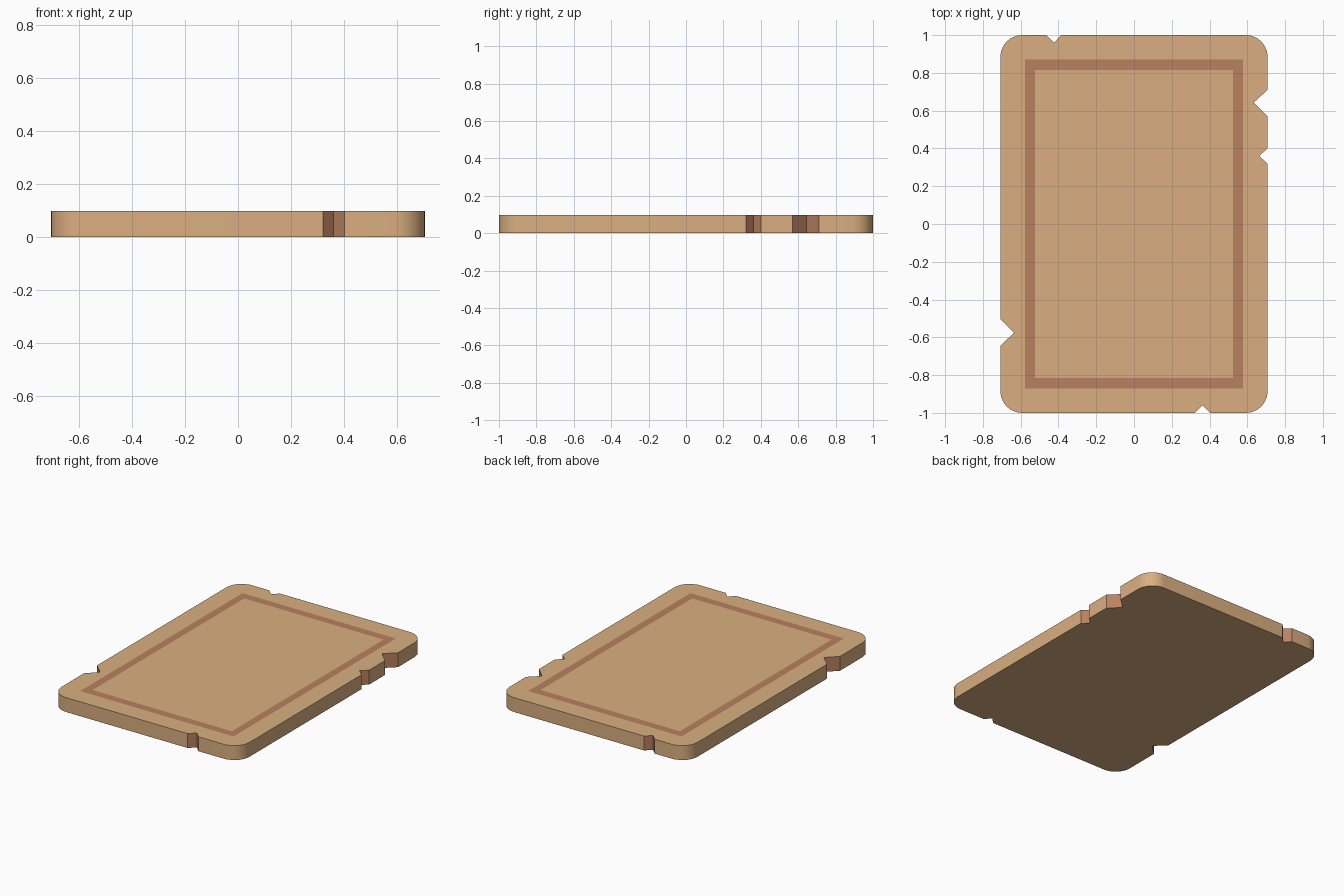
import bpy, bmesh
from math import sin, cos, pi

if "Cube" in bpy.data.objects:
    bpy.data.objects.remove(bpy.data.objects["Cube"])

W, H, T, R, SEG = 0.707, 1.0, 0.098, 0.115, 10


def material(name, srgb):
    m = bpy.data.materials.new(name)
    m.diffuse_color = [c ** 2.2 for c in srgb] + [1.0]
    m.use_nodes = True
    m.node_tree.nodes["Principled BSDF"].inputs["Base Color"].default_value = m.diffuse_color
    return m


def corner(sx, sy, start):
    cx, cy = sx * (W - R), sy * (H - R)
    return [(cx + R * cos(start + pi / 2 * i / SEG),
             cy + R * sin(start + pi / 2 * i / SEG), False) for i in range(SEG + 1)]


def notch(a, tip, b):
    # the flag marks the start of each wall that is cut into the edge
    return [(*a, True), (*tip, True), (*b, False)]


# Counter-clockwise outline: rounded corners with V notches between them
outline = (
    corner(1, -1, -pi / 2)
    + notch((W, 0.32), (0.662, 0.36), (W, 0.40))
    + notch((W, 0.57), (0.634, 0.643), (W, 0.71))
    + corner(1, 1, 0)
    + notch((-0.385, H), (-0.424, 0.96), (-0.464, H))
    + corner(-1, 1, pi / 2)
    + notch((-W, -0.505), (-0.635, -0.575), (-W, -0.645))
    + corner(-1, -1, pi)
    + notch((0.322, -H), (0.362, -0.96), (0.402, -H))
)

bm = bmesh.new()


def loop(points, z):
    return [bm.verts.new((p[0], p[1], z)) for p in points]


def rectangle(x, y):
    return loop([(-x, -y), (x, -y), (x, y), (-x, y)], T)


def edges(verts):
    result = []
    for a, b in zip(verts, verts[1:] + verts[:1]):
        result.append(bm.edges.get((a, b)) or bm.edges.new((a, b)))
    return result


# Bottom and side walls
bottom, top = loop(outline, 0), loop(outline, T)
bm.faces.new(bottom[::-1])
n = len(outline)
for i in range(n):
    j = (i + 1) % n
    f = bm.faces.new((bottom[i], bottom[j], top[j], top[i]))
    f.material_index = 2 if outline[i][2] else 0
    f.smooth = True

# Flush painted border and the centre panel
outer, inner = rectangle(0.577, 0.872), rectangle(0.524, 0.816)
for i in range(4):
    j = (i + 1) % 4
    f = bm.faces.new((outer[i], outer[j], inner[j], inner[i]))
    f.material_index = 1
bm.faces.new(inner)

# Top rim between the outline and the border
bmesh.ops.triangle_fill(bm, edges=edges(top) + edges(outer), use_beauty=True,
                        normal=(0, 0, 1))
bmesh.ops.recalc_face_normals(bm, faces=bm.faces)

mesh = bpy.data.meshes.new("board")
bm.to_mesh(mesh)
bm.free()
mesh.materials.append(material("tan", (0.85, 0.68, 0.50)))
mesh.materials.append(material("border_brown", (0.72, 0.50, 0.38)))
mesh.materials.append(material("notch_brown", (0.72, 0.50, 0.38)))
board = bpy.data.objects.new("board", mesh)
bpy.context.collection.objects.link(board)
bpy.context.view_layer.objects.active = board
board.select_set(True)
bpy.ops.object.shade_smooth_by_angle(angle=pi / 6)
